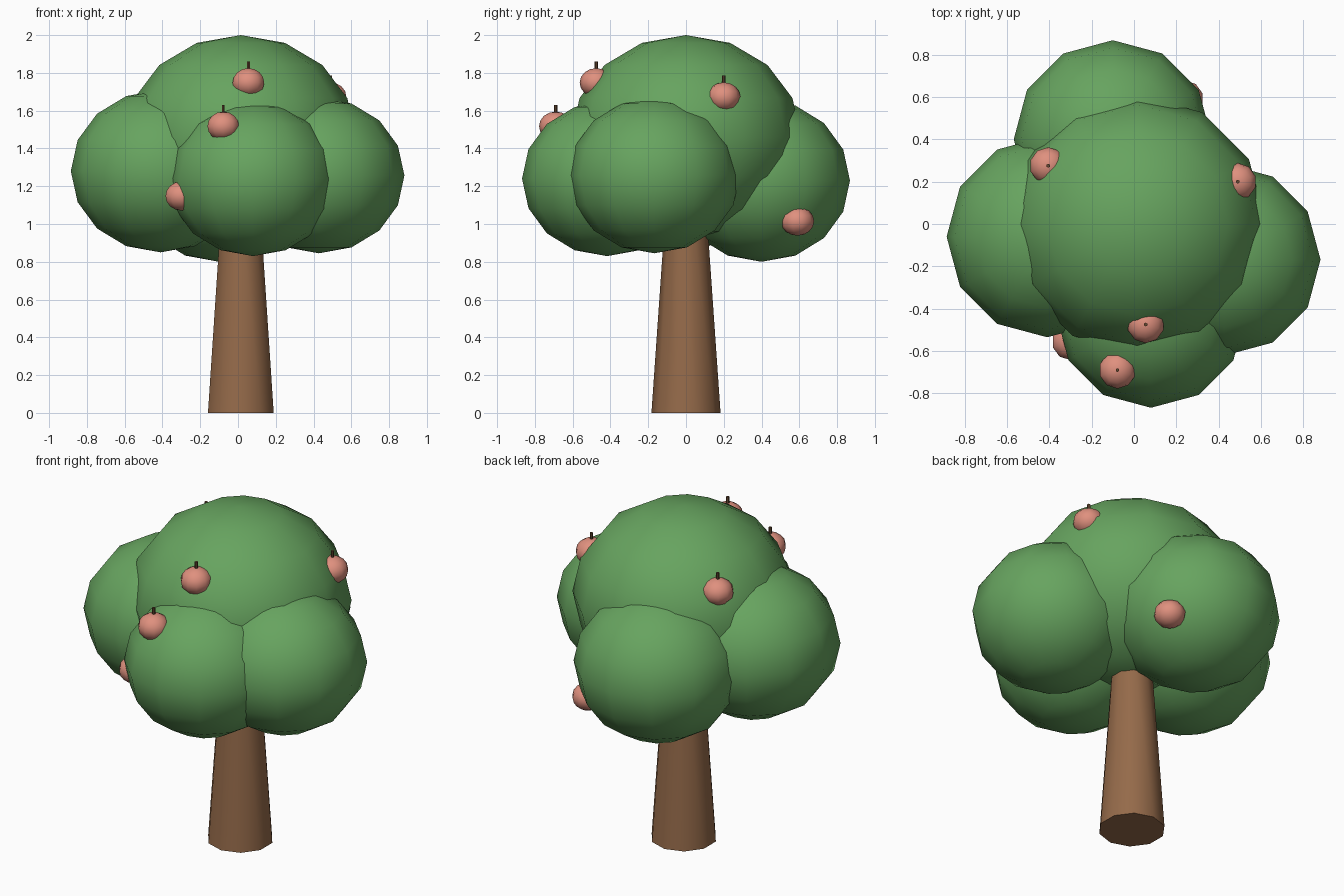
import bpy, math

if "Cube" in bpy.data.objects:
    bpy.data.objects.remove(bpy.data.objects["Cube"])


def material(name, rgb):
    m = bpy.data.materials.new(name)
    m.diffuse_color = (*rgb, 1)
    m.use_nodes = True
    m.node_tree.nodes["Principled BSDF"].inputs["Base Color"].default_value = m.diffuse_color
    return m


LEAF = material("leaf green", (0.135, 0.37, 0.115))
BARK = material("bark brown", (0.30, 0.145, 0.068))
FRUIT = material("fruit pink", (0.74, 0.28, 0.21))
STEM = material("stem brown", (0.13, 0.065, 0.03))


def finish(name, mat):
    ob = bpy.context.object
    ob.name = name
    ob.data.materials.append(mat)
    bpy.ops.object.shade_smooth_by_angle(angle=math.radians(50))
    return ob


def ball(name, centre, radius, height, segments, rings, mat):
    bpy.ops.mesh.primitive_uv_sphere_add(segments=segments, ring_count=rings,
                                         radius=1, location=centre)
    bpy.context.object.scale = (radius, radius, height)
    bpy.ops.object.transform_apply(location=False, rotation=False, scale=True)
    return finish(name, mat)


# tapered trunk, reaching into the crown
bpy.ops.mesh.primitive_cone_add(vertices=10, radius1=0.183, radius2=0.11,
                                depth=1.05, location=(0.015, 0, 0.525))
finish("trunk", BARK)

# foliage clumps: centre, radius, half height
clumps = {
    "crown_top": ((0.015, 0.0, 1.46), 0.61, 0.54),
    "crown_left": ((-0.41, -0.06, 1.28), 0.475, 0.43),
    "crown_right": ((0.428, -0.168, 1.257), 0.453, 0.412),
    "crown_front": ((0.08, -0.418, 1.24), 0.45, 0.41),
    "crown_back": ((-0.10, 0.40, 1.23), 0.468, 0.43),
}
for name, (centre, radius, height) in clumps.items():
    ball(name, centre, radius, height, 12, 8, LEAF)

# fruit with short upright stems
fruits = [(0.055, -0.475, 1.748), (-0.078, -0.69, 1.518), (0.49, 0.20, 1.673),
          (-0.405, 0.275, 1.70), (0.24, 0.59, 1.015), (-0.30, -0.555, 1.148)]
for i, (x, y, z) in enumerate(fruits, 1):
    ball(f"fruit_{i}", (x, y, z), 0.088, 0.077, 10, 8, FRUIT)
    bpy.ops.mesh.primitive_cylinder_add(vertices=6, radius=0.009, depth=0.055,
                                        location=(x, y, z + 0.085))
    finish(f"fruit_stem_{i}", STEM)
